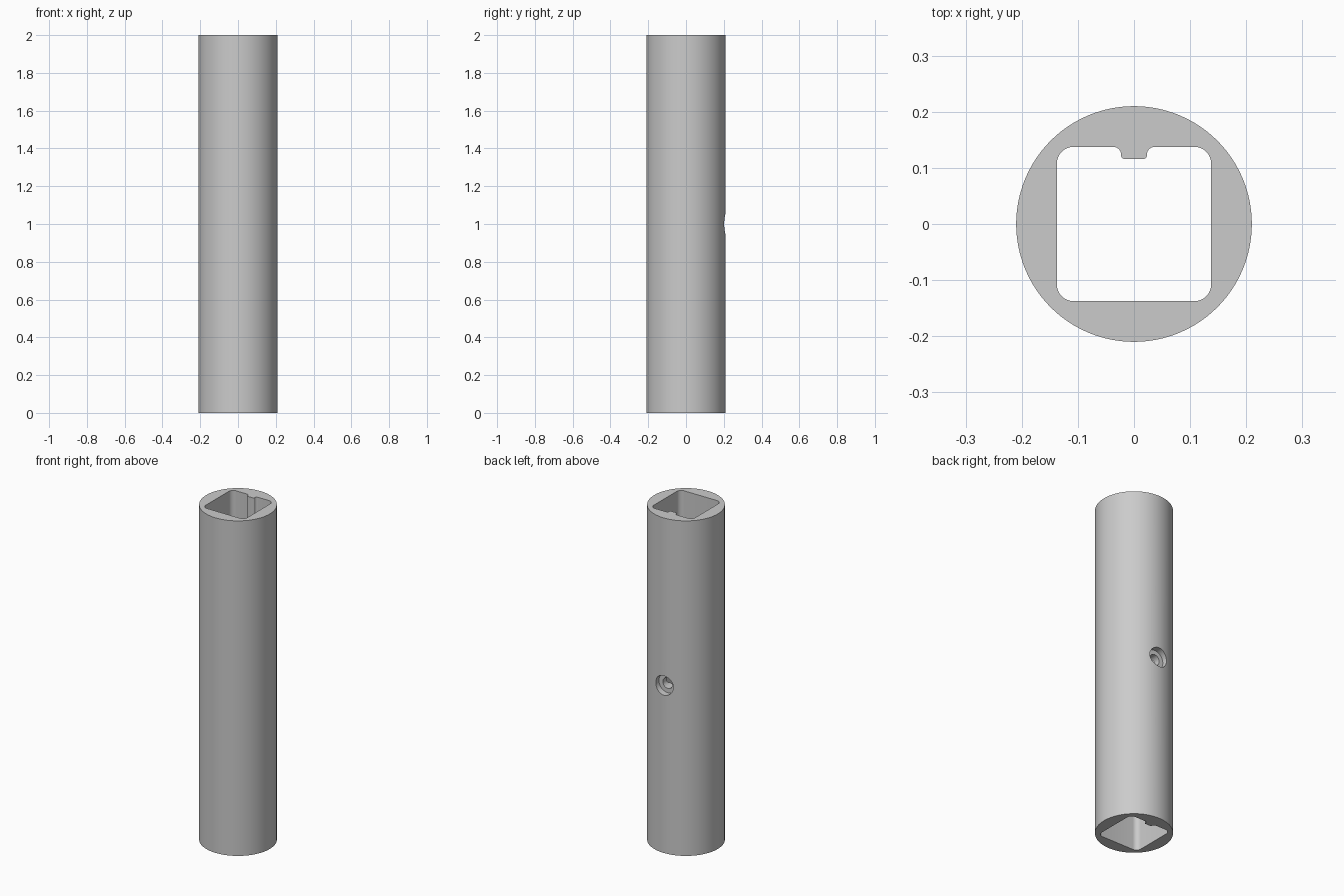
import bpy
import bmesh
from math import pi, radians
from mathutils import Vector, Matrix

cube = bpy.data.objects.get("Cube")
if cube:
    bpy.data.objects.remove(cube, do_unlink=True)

LENGTH, RADIUS, BORE = 2.0, 0.21, 0.1375
HOLE_Z = 1.0

metal = bpy.data.materials.new("plain_grey")
metal.use_nodes = True
grey = (0.6, 0.6, 0.6, 1)
metal.diffuse_color = grey
metal.node_tree.nodes["Principled BSDF"].inputs["Base Color"].default_value = grey


def finish(name, bm):
    bmesh.ops.recalc_face_normals(bm, faces=bm.faces)
    mesh = bpy.data.meshes.new(name)
    bm.to_mesh(mesh)
    bm.free()
    mesh.materials.append(metal)
    obj = bpy.data.objects.new(name, mesh)
    bpy.context.collection.objects.link(obj)
    return obj


def cylinder(name, radius, depth, centre, sides, tilt=0):
    bm = bmesh.new()
    place = Matrix.Translation(centre) @ Matrix.Rotation(tilt, 4, 'X')
    bmesh.ops.create_cone(bm, cap_ends=True, segments=sides, radius1=radius,
                          radius2=radius, depth=depth, matrix=place)
    return finish(name, bm)


def rounded(corners, steps=8):
    """Replace each (x, y, radius) right-angle corner with an arc."""
    points = []
    for i, (x, y, r) in enumerate(corners):
        here = Vector((x, y))
        a = (Vector(corners[i - 1][:2]) - here).normalized() * r
        b = (Vector(corners[(i + 1) % len(corners)][:2]) - here).normalized() * r
        for s in range(steps + 1):
            turn = Matrix.Rotation(pi / 2 * s / steps, 2).col[0]
            points.append(here + a + b - b * turn.x - a * turn.y)
    return points


# Square bore with a key rib on its back wall
half = [(0.023, 0.116, 0.006), (0.023, BORE, 0.014),
        (BORE, BORE, 0.03), (BORE, -BORE, 0.03)]
profile = rounded(half + [(-x, y, r) for x, y, r in reversed(half)])
bm = bmesh.new()
face = bm.faces.new([bm.verts.new((p.x, p.y, -0.1)) for p in profile])
extruded = bmesh.ops.extrude_face_region(bm, geom=[face])["geom"]
bmesh.ops.translate(bm, vec=(0, 0, LENGTH + 0.2),
                    verts=[v for v in extruded if isinstance(v, bmesh.types.BMVert)])
bore = finish("bore_cutter", bm)

# Stepped screw hole through the back wall
screw = cylinder("screw_hole_cutter", 0.032, 0.3, (0, 0.2, HOLE_Z), 48, pi / 2)
recess = cylinder("recess_cutter", 0.058, 0.1, (0, 0.222, HOLE_Z), 48, pi / 2)

# Outer tube
tube = cylinder("tube_body", RADIUS, LENGTH, (0, 0, LENGTH / 2), 128)
bpy.ops.object.select_all(action='DESELECT')
bpy.context.view_layer.objects.active = tube
tube.select_set(True)
for cutter in (bore, screw, recess):
    mod = tube.modifiers.new(cutter.name, 'BOOLEAN')
    mod.operation = 'DIFFERENCE'
    mod.solver = 'EXACT'
    mod.object = cutter
    bpy.ops.object.modifier_apply(modifier=mod.name)
    bpy.data.objects.remove(cutter, do_unlink=True)
bpy.ops.object.shade_smooth_by_angle(angle=radians(30))
